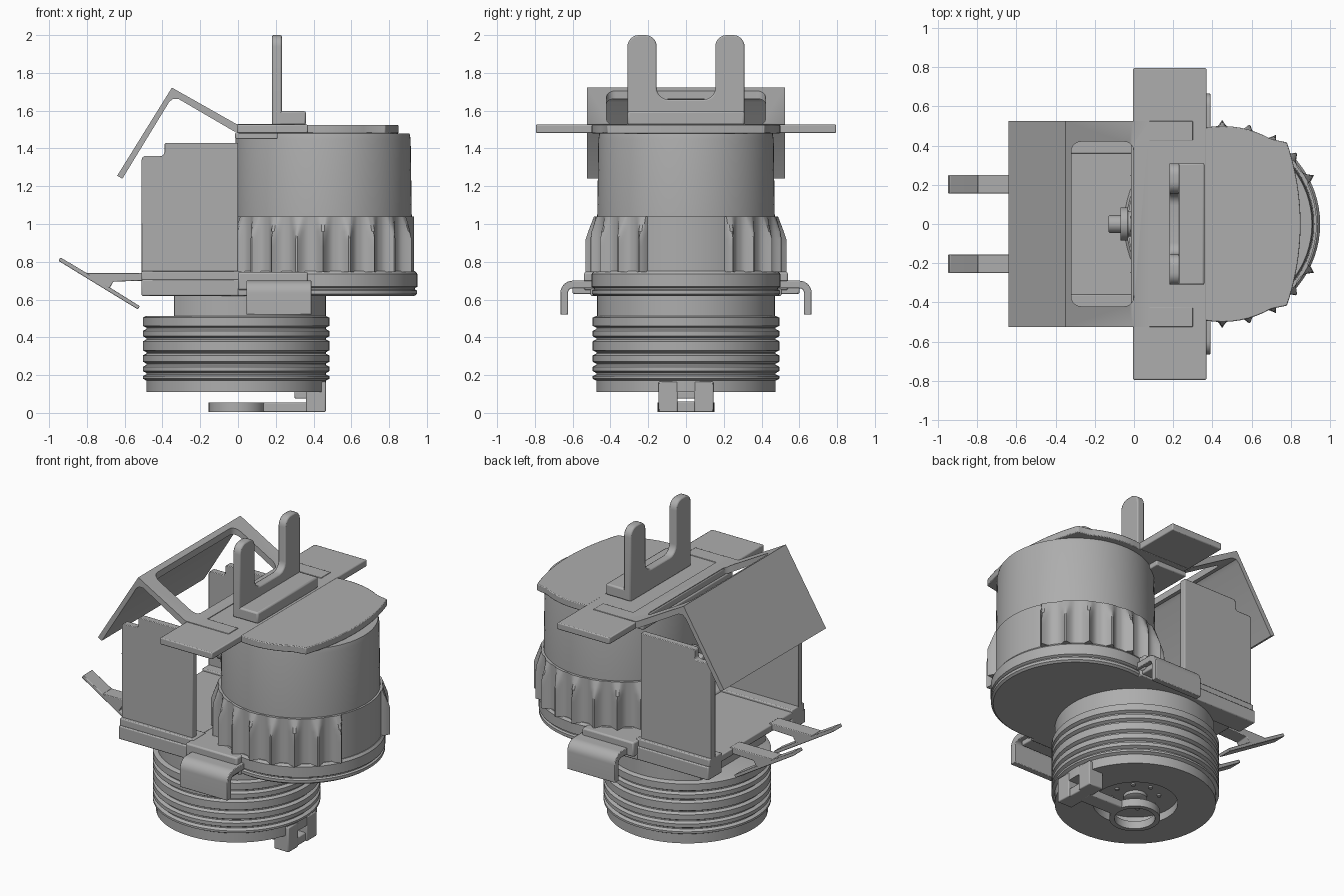
import bpy, bmesh, math
from math import sin, cos, pi, radians

if "Cube" in bpy.data.objects:
    bpy.data.objects.remove(bpy.data.objects["Cube"])

grey = bpy.data.materials.new("plain grey")
grey.use_nodes = True
grey.diffuse_color = (0.42, 0.42, 0.42, 1)
grey.node_tree.nodes["Principled BSDF"].inputs["Base Color"].default_value = grey.diffuse_color


def finish(name, bm, bevel=0, segments=2):
    bmesh.ops.recalc_face_normals(bm, faces=bm.faces)
    mesh = bpy.data.meshes.new(name)
    bm.to_mesh(mesh)
    bm.free()
    mesh.materials.append(grey)
    ob = bpy.data.objects.new(name, mesh)
    bpy.context.collection.objects.link(ob)
    if bevel:
        mod = ob.modifiers.new("rounded edges", "BEVEL")
        mod.width, mod.segments = bevel, segments
        mod.limit_method, mod.angle_limit = "ANGLE", radians(40)
    bpy.ops.object.select_all(action="DESELECT")
    ob.select_set(True)
    bpy.context.view_layer.objects.active = ob
    bpy.ops.object.shade_smooth_by_angle(angle=radians(32))
    return ob


def prism(name, pts, axis, lo, hi, bevel=0.0):
    """Extrude an outline along an axis: y takes (x, z), x takes (y, z), z takes (x, y)."""
    place = {"x": lambda a, b, t: (t, a, b),
             "y": lambda a, b, t: (a, t, b),
             "z": lambda a, b, t: (a, b, t)}[axis]
    bm = bmesh.new()
    ends = [[bm.verts.new(place(a, b, t)) for a, b in pts] for t in (lo, hi)]
    for ring in ends:
        bm.faces.new(ring)
    n = len(pts)
    for i in range(n):
        j = (i + 1) % n
        bm.faces.new((ends[0][i], ends[0][j], ends[1][j], ends[1][i]))
    return finish(name, bm, bevel)


def box(name, x, y, z, bevel=0.006):
    pts = [(x[0], y[0]), (x[1], y[0]), (x[1], y[1]), (x[0], y[1])]
    return prism(name, pts, "z", z[0], z[1], bevel)


def skin(name, rings, closed=False):
    """Join rings of points; cap the ends unless the profile is closed."""
    bm = bmesh.new()
    vs = [[bm.verts.new(p) for p in ring] for ring in rings]
    n = len(vs[0])
    pairs = list(zip(vs, vs[1:])) + ([(vs[-1], vs[0])] if closed else [])
    for a, b in pairs:
        for i in range(n):
            bm.faces.new((a[i], a[(i + 1) % n], b[(i + 1) % n], b[i]))
    if not closed:
        bm.faces.new(vs[0])
        bm.faces.new(vs[-1])
    return finish(name, bm)


def lathe(name, profile, cx=0.0, cy=0.0, n=72, closed=False):
    return skin(name, [[(cx + r * cos(2 * pi * i / n), cy + r * sin(2 * pi * i / n), z)
                        for i in range(n)] for r, z in profile], closed)


def arc(cx, cy, r, a, b, n=10):
    return [(cx + r * cos(radians(a + (b - a) * i / n)),
             cy + r * sin(radians(a + (b - a) * i / n))) for i in range(n + 1)]


def mirror_y(x, y, z):
    return [(x, (s * y[0], s * y[1]) if s > 0 else (-y[1], -y[0]), z) for s in (1, -1)]


SIDES = (("left", 1), ("right", -1))
DRUM = 0.45

# Screw base with grooves and a recessed underside
profile = [(0.02, 0.16), (0.25, 0.16), (0.25, 0.11), (0.475, 0.11), (0.475, 0.165)]
for low, high in ((0.175, 0.2), (0.215, 0.25), (0.265, 0.31), (0.325, 0.385),
                  (0.40, 0.44), (0.455, 0.51)):
    profile += [(0.475, low - 0.004), (0.494, low + 0.006), (0.494, high - 0.006), (0.475, high + 0.004)]
lathe("screw_base", profile, -0.01)
lathe("centre_contact", [(0.05, 0.13), (0.07, 0.14), (0.07, 0.17)], -0.01, n=24)
for i in range(8):
    a = i * pi / 4
    lathe("contact_pin", [(0.013, 0.15), (0.013, 0.17)], -0.01 + 0.14 * cos(a), 0.14 * sin(a), 12)

# Neck with a flat on one side
prism("neck", [(max(-0.34, x), y) for x, y in arc(-0.005, 0, 0.47, 0, 355, 71)], "z", 0.5, 0.66)

# Underside latch: block with window, arm and finger ring
for side, s in SIDES:
    lo, hi = sorted((s * 0.045, s * 0.145))
    box("latch_post_" + side, (0.36, 0.465), (lo, hi), (0.005, 0.165))
for nm, z in (("lower", (0.005, 0.06)), ("upper", (0.115, 0.16))):
    box("latch_bar_" + nm, (0.37, 0.455), (-0.06, 0.06), z)
box("latch_hook", (0.30, 0.37), (-0.06, 0.06), (0.075, 0.115))
box("latch_arm", (0.13, 0.38), (-0.05, 0.05), (0.005, 0.055))
lathe("finger_ring", [(0.12, 0.005), (0.15, 0.005), (0.15, 0.055), (0.12, 0.055)],
      -0.005, n=40, closed=True)

# Flange below the drum
lathe("flange", [(0.485, 0.62), (0.498, 0.63), (0.498, 0.648), (0.486, 0.654), (0.486, 0.66),
                 (0.5, 0.668), (0.5, 0.735), (0.488, 0.75)], DRUM)
box("flange_block", (0.0, 0.37), (-0.54, 0.54), (0.65, 0.745), 0.01)
box("flange_block_lower", (0.0, 0.37), (-0.505, 0.505), (0.62, 0.66))

# Housing floor, rails and side panels
box("housing_floor", (-0.51, 0.05), (-0.48, 0.48), (0.69, 0.735))
panel = ([(0.0, 0.73), (0.0, 1.43)] + arc(-0.375, 1.415, 0.015, 90, 180, 4)
         + arc(-0.41, 1.38, 0.02, 0, -90, 4) + arc(-0.49, 1.34, 0.02, 90, 180, 4) + [(-0.51, 0.73)])
for side, s in SIDES:
    lo, hi = sorted((s * 0.36, s * 0.50))
    box("rail_" + side, (-0.51, 0.02), (lo, hi), (0.62, 0.705))
    lo, hi = sorted((s * 0.36, s * 0.488))
    box("rail_top_" + side, (-0.51, 0.02), (lo, hi), (0.70, 0.75))
    lo, hi = sorted((s * 0.425, s * 0.467))
    prism("side_panel_" + side, panel, "y", lo, hi, 0.004)

# Hooked side clips
clip = ([(0.48, 0.66)] + arc(0.60, 0.635, 0.025, 90, 0, 6) + [(0.625, 0.52), (0.665, 0.52)]
        + arc(0.60, 0.635, 0.065, 0, 90, 8) + [(0.48, 0.70)])
for side, s in SIDES:
    prism("clip_" + side, [(s * y, z) for y, z in clip], "x", 0.045, 0.39, 0.004)
    lo, hi = sorted((s * 0.48, s * 0.60))
    box("clip_root_" + side, (0.08, 0.36), (lo, hi), (0.63, 0.665))

# Drum and its fluted skirt
lathe("drum", [(0.47, 0.75), (0.47, 1.04), (0.464, 1.45), (0.458, 1.48)], DRUM)
STEP = 15.5


def skirt_radius(deg, z):
    off = abs((deg + 180) % 360 - 180)
    r = 0.482
    if 25 < off < 155:
        t = abs(((off - 90) / STEP) % 1 - 0.5) * 2
        r += 0.062 * max(0, t - 0.1) ** 2.2
    taper = 0.548 - max(0, z - 0.88) * 0.38
    return min(r, taper)


levels = [0.745, 0.88, 0.92, 0.96, 1.0, 1.04]
skin("fluted_skirt", [[(DRUM + skirt_radius(d, z) * cos(radians(d)),
                        skirt_radius(d, z) * sin(radians(d)), z)
                       for d in range(360)] for z in levels])

# Small drive pinion inside the housing
for nm, r, x in (("shaft", 0.045, (-0.13, 0.0)), ("nut", 0.085, (-0.07, -0.03)),
                 ("washer", 0.065, (-0.035, 0.0))):
    prism("pinion_" + nm, arc(0, 1.1, r, 0, 345, 23), "x", x[0], x[1], 0.006)

# Top cover with rounded nose and cross arms
nose = arc(DRUM, 0, 0.5, 99, 60, 8) + arc(-0.43, 0, 1.28, 19, -19, 16) + arc(DRUM, 0, 0.5, -60, -99, 8)
prism("top_cover", [(0.0, 0.5)] + nose + [(0.0, -0.5)], "z", 1.48, 1.524, 0.005)
box("cross_arm", (-0.005, 0.37), (-0.795, 0.795), (1.482, 1.526))
box("cover_pad", (-0.015, 0.21), (-0.46, 0.46), (1.45, 1.485))

# Bent flap with a rounded window and two holding tabs
sheet = [(0.08, 1.49), (0.08, 1.53), (-0.01, 1.53), (-0.35, 1.722), (-0.64, 1.255), (-0.612, 1.24),
         (-0.365, 1.645), (-0.345, 1.662), (-0.315, 1.662), (-0.02, 1.49)]
flap = prism("bent_flap", sheet, "y", -0.525, 0.525)
window = (arc(-0.05, 0.37, 0.05, 0, 90, 5) + arc(-0.27, 0.37, 0.05, 90, 180, 5)
          + arc(-0.27, -0.37, 0.05, 180, 270, 5) + arc(-0.05, -0.37, 0.05, 270, 360, 5))
cutter = prism("window_cutter", window, "z", 1.4, 1.9)
cutter.hide_render = True
mod = flap.modifiers.new("window", "BOOLEAN")
mod.operation, mod.object, mod.solver = "DIFFERENCE", cutter, "EXACT"
bpy.context.view_layer.objects.active = flap
bpy.ops.object.modifier_apply(modifier=mod.name)
bpy.data.objects.remove(cutter)
for side, s in SIDES:
    lo, hi = sorted((s * 0.425, s * 0.525))
    box("flap_tab_" + side, (0.07, 0.30), (lo, hi), (1.49, 1.53), 0.003)

# Upright fork on a foot
half = [(0.31, 1.525)] + arc(0.25, 1.94, 0.06, 0, 90, 6) + arc(0.215, 1.94, 0.06, 90, 180, 6) \
    + arc(0.095, 1.72, 0.06, 0, -90, 6)
prism("fork", half + [(-y, z) for y, z in reversed(half)], "x", 0.18, 0.232, 0.008)
box("fork_foot", (0.185, 0.36), (-0.31, 0.31), (1.525, 1.597), 0.01)

# Pair of branching levers
for side, s in SIDES:
    lo, hi = sorted((s * 0.155, s * 0.25))
    prism("lever_bar_" + side, [(-0.49, 0.70), (-0.49, 0.74), (-0.80, 0.74), (-0.76, 0.695),
                                (-0.68, 0.66), (-0.66, 0.695)], "y", lo, hi, 0.004)
    prism("lever_blade_" + side, [(-0.95, 0.805), (-0.94, 0.823), (-0.80, 0.74), (-0.52, 0.565),
                                  (-0.53, 0.548), (-0.82, 0.725)], "y", lo, hi, 0.004)
